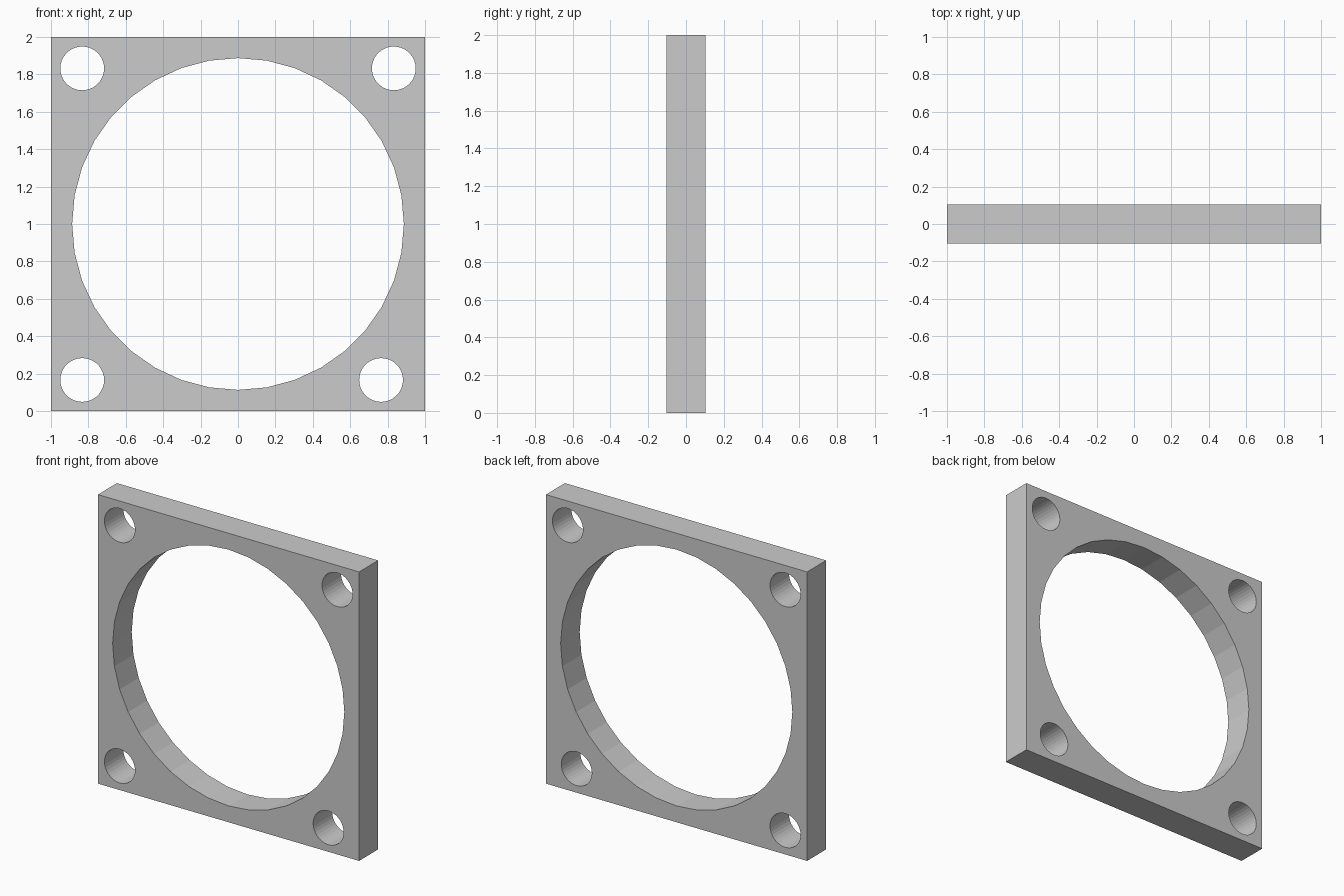
import bpy
from math import radians

if "Cube" in bpy.data.objects:
    bpy.data.objects.remove(bpy.data.objects["Cube"])

HALF_THICK = 0.104

# Square plate standing upright
bpy.ops.mesh.primitive_cube_add(size=1, location=(0, 0, 1))
plate = bpy.context.object
plate.name = "mounting_plate"
plate.scale = (2, 2 * HALF_THICK, 2)
bpy.ops.object.transform_apply(location=False, rotation=False, scale=True)


def drill(name, x, z, radius):
    """Cut a straight 36-sided hole through the plate along y."""
    bpy.ops.mesh.primitive_cylinder_add(
        vertices=36, radius=radius, depth=1,
        location=(x, 0, z), rotation=(radians(90), 0, 0))
    cutter = bpy.context.object
    cutter.name = name
    cutter.hide_render = True
    mod = plate.modifiers.new(name, 'BOOLEAN')
    mod.operation = 'DIFFERENCE'
    mod.solver = 'EXACT'
    mod.object = cutter
    bpy.context.view_layer.objects.active = plate
    bpy.ops.object.modifier_apply(modifier=name)
    bpy.data.objects.remove(cutter)


# Large central opening
drill("central_opening", 0, 1, 0.887)

# Corner screw holes; the lower right one sits further inward
for x, z in [(-0.833, 1.832), (0.833, 1.832), (-0.833, 0.166), (0.765, 0.166)]:
    drill("screw_hole", x, z, 0.117)
